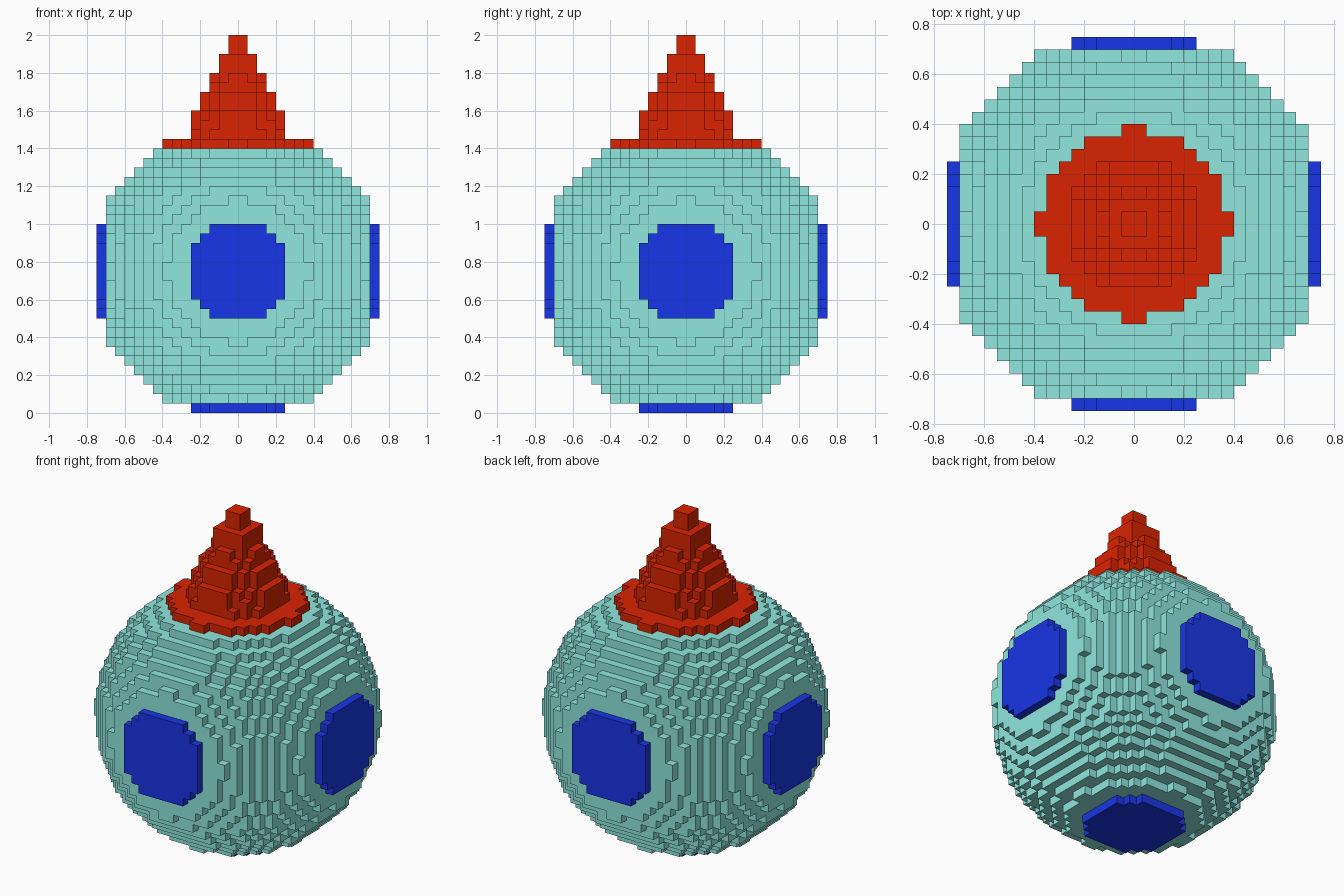
import bpy, bmesh

if "Cube" in bpy.data.objects:
    bpy.data.objects.remove(bpy.data.objects["Cube"])

V = 0.05          # voxel size
N = 15            # half width of the grid in voxels
MID_Z = 0.75      # sphere centre
SPHERE_R2 = 960   # squared sphere radius, in half voxels
# squared radius of each cone layer, from the tip down, in half voxels
CONE_R2 = [2, 2, 18, 18, 30, 40, 60, 60, 90, 100]


def material(name, rgb):
    m = bpy.data.materials.new(name)
    m.diffuse_color = (*rgb, 1.0)
    m.use_nodes = True
    m.node_tree.nodes["Principled BSDF"].inputs["Base Color"].default_value = m.diffuse_color
    return m


def filled_part(i, j, k):
    """Part that fills voxel (i, j, k), measured from the sphere centre."""
    a, b, c = 2 * i + 1, 2 * j + 1, 2 * k + 1
    if k >= N:
        return "cone_top" if a * a + b * b <= CONE_R2[24 - k] else None
    if a * a + b * b + c * c > SPHERE_R2:
        return None
    if c >= 27:
        return "cone_top"
    if max(abs(a), abs(b), abs(c)) == 29:
        return "round_patches"
    return "ball_body"


cells = {}
for i in range(-N, N):
    for j in range(-N, N):
        for k in range(-N, 25):
            part = filled_part(i, j, k)
            if part:
                cells[i, j, k] = part


def build(part, mat):
    """Make the outer block faces of one part."""
    bm = bmesh.new()
    verts = {}

    def vert(p):
        if p not in verts:
            verts[p] = bm.verts.new((p[0] * V, p[1] * V, p[2] * V + MID_Z))
        return verts[p]

    for cell, owner in cells.items():
        if owner != part:
            continue
        for axis in range(3):
            u, w = (axis + 1) % 3, (axis + 2) % 3
            for side in (0, 1):
                near = list(cell)
                near[axis] += 1 if side else -1
                if tuple(near) in cells:
                    continue
                loop = []
                for du, dw in ((0, 0), (1, 0), (1, 1), (0, 1)):
                    p = list(cell)
                    p[axis] += side
                    p[u] += du
                    p[w] += dw
                    loop.append(vert(tuple(p)))
                bm.faces.new(loop if side else loop[::-1])
    mesh = bpy.data.meshes.new(part)
    bm.to_mesh(mesh)
    bm.free()
    mesh.materials.append(mat)
    bpy.context.collection.objects.link(bpy.data.objects.new(part, mesh))


# blocky ball, blue patches on the sides and base, red stepped cone
build("ball_body", material("pale teal", (0.28, 0.82, 0.74)))
build("round_patches", material("blue", (0.01, 0.038, 0.83)))
build("cone_top", material("red", (0.70, 0.017, 0.0)))
